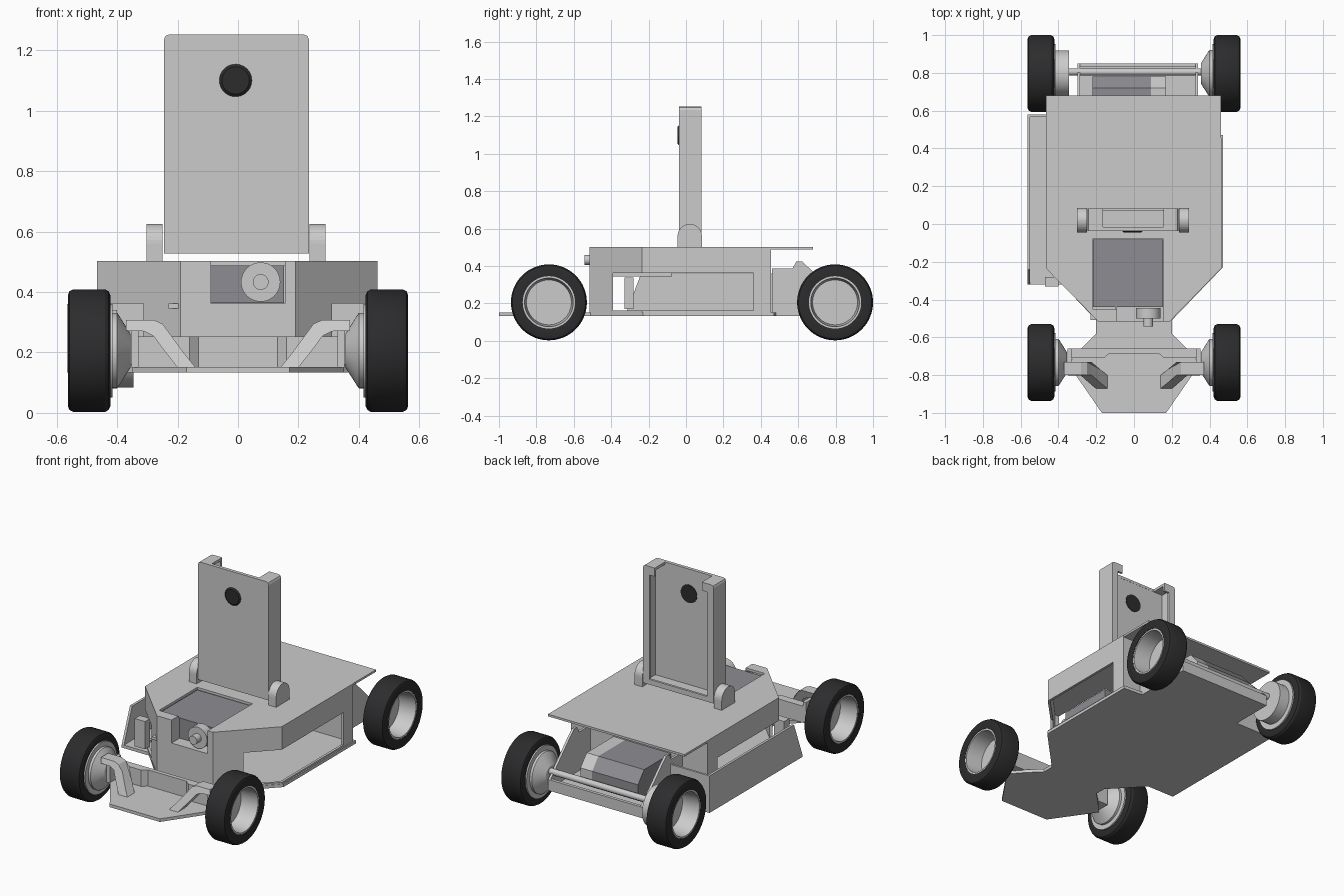
import bpy, bmesh, math

if "Cube" in bpy.data.objects:
    bpy.data.objects.remove(bpy.data.objects["Cube"])

def material(name, col):
    m = bpy.data.materials.new(name)
    m.diffuse_color = (*col, 1)
    m.use_nodes = True
    m.node_tree.nodes["Principled BSDF"].inputs["Base Color"].default_value = m.diffuse_color
    return m

RUBBER = material("rubber_black", (0.025, 0.025, 0.027))
DARK = material("dark_grey", (0.27, 0.27, 0.29))

def finish(name, bm, mat=None, smooth=False):
    bmesh.ops.recalc_face_normals(bm, faces=bm.faces)
    me = bpy.data.meshes.new(name)
    bm.to_mesh(me)
    bm.free()
    ob = bpy.data.objects.new(name, me)
    bpy.context.collection.objects.link(ob)
    if mat:
        me.materials.append(mat)
    if smooth:
        bpy.ops.object.select_all(action='DESELECT')
        ob.select_set(True)
        bpy.context.view_layer.objects.active = ob
        bpy.ops.object.shade_smooth_by_angle(angle=math.radians(30))
    return ob

def prism(name, pts, axis, lo, hi, mat=None):
    """Extrude a 2D profile along an axis."""
    place = {'x': lambda a, b, c: (c, a, b), 'y': lambda a, b, c: (a, c, b),
             'z': lambda a, b, c: (a, b, c)}[axis]
    bm = bmesh.new()
    r0 = [bm.verts.new(place(a, b, lo)) for a, b in pts]
    r1 = [bm.verts.new(place(a, b, hi)) for a, b in pts]
    bm.faces.new(r0)
    bm.faces.new(r1)
    n = len(pts)
    for i in range(n):
        j = (i + 1) % n
        bm.faces.new((r0[i], r0[j], r1[j], r1[i]))
    return finish(name, bm, mat)

def box(name, x0, x1, y0, y1, z0, z1, mat=None):
    return prism(name, [(x0, y0), (x1, y0), (x1, y1), (x0, y1)], 'z', z0, z1, mat)

def lathe(name, prof, axis, centre, sign=1, mat=None, n=48):
    """Revolve a closed (distance, radius) profile about x or y."""
    bm = bmesh.new()
    rings = []
    for d, r in prof:
        ring = []
        for k in range(n if r > 0 else 1):
            a = 2 * math.pi * k / n
            u, v = r * math.cos(a), r * math.sin(a)
            p = (sign * d, u, v) if axis == 'x' else (u, sign * d, v)
            ring.append(bm.verts.new([p[i] + centre[i] for i in range(3)]))
        rings.append(ring)
    for i, a in enumerate(rings):
        b = rings[(i + 1) % len(rings)]
        if len(a) == 1 and len(b) == 1:
            continue
        for k in range(n):
            vs = [a[k % len(a)], a[(k + 1) % len(a)], b[(k + 1) % len(b)], b[k % len(b)]]
            bm.faces.new(list(dict.fromkeys(vs)))
    return finish(name, bm, mat, True)

def cut(ob, *cutters):
    for c in cutters:
        m = ob.modifiers.new("cut", 'BOOLEAN')
        m.operation = 'DIFFERENCE'
        m.solver = 'EXACT'
        m.object = c
        bpy.context.view_layer.objects.active = ob
        bpy.ops.object.modifier_apply(modifier=m.name)
        bpy.data.objects.remove(c)

# Floor plate, wider on the left under the side pod
prism("floor_plate", [(-.17, -1), (.17, -1), (.35, -.74), (.28, -.66), (.2, -.58), (.2, -.51),
      (.47, -.23), (.47, .47), (.34, .48), (.34, .68), (-.3, .68), (-.3, .58), (-.565, .58),
      (-.565, -.32), (-.38, -.32), (-.2, -.51), (-.2, -.58), (-.28, -.66), (-.35, -.74)],
      'z', .133, .152)

# Hollow body shell with side openings and a sensor pocket
body = prism("body_shell", [(-.19, -.515), (.19, -.515), (.462, -.235), (.462, .455),
             (-.466, .455), (-.466, -.235)], 'z', .152, .503)
cut(body,
    prism("c1", [(-.184, -.5), (.184, -.5), (.447, -.229), (.447, .44), (-.451, .44),
                 (-.451, -.229)], 'z', .1, .488),
    box("c2", -.8, .8, -.39, .36, .162, .362),
    box("c3", -.22, .155, -.45, -.08, .38, .6),
    box("c4", -.09, .155, -.6, -.43, .362, .6))
box("rear_roof_overhang", -.466, .46, .45, .68, .49, .503)
box("sensor_tray", -.23, .165, -.508, -.075, .345, .362)
box("sensor_pocket_wall", -.1, -.09, -.5, -.44, .36, .49)
box("sensor_block", -.218, .153, -.44, -.082, .364, .488, DARK)

# Forward-facing camera
lathe("camera_body", [(0, 0), (0, .065), (.055, .065), (.055, 0)], 'y', (.075, -.445, .433), -1)
lathe("camera_lens", [(0, 0), (0, .026), (.045, .026), (.045, 0)], 'y', (.075, -.498, .433), -1)

# Left side pod walls
box("pod_outer_wall", -.565, -.55, -.24, .58, .15, .36)
box("pod_rear_wall", -.565, -.3, .567, .58, .15, .36)
prism("pod_front_gusset", [(-.32, .15), (-.24, .15), (-.24, .36)], 'x', -.565, -.55)
box("pod_inner_post", -.47, -.4, -.33, -.28, .17, .34)

# Upright screen tray on the roof
tray = prism("screen_tray", [(-.245, .528), (.235, .528), (.235, 1.235), (.23, 1.247), (.218, 1.252),
             (-.228, 1.252), (-.24, 1.247), (-.245, 1.235)], 'y', -.038, .082)
cut(tray,
    box("c5", -.23, .22, -.018, .068, .543, 1.236),
    box("c6", -.2, .19, .03, .2, .56, 1.2),
    box("c7", -.165, .155, -.017, .2, 1.15, 1.4))
lathe("screen_button", [(0, 0), (0, .055), (.022, .055), (.03, .045), (.03, 0)], 'y',
      (-.008, -.015, 1.1), -1, RUBBER)
arch = [(-.045, .5), (.085, .5)] + [(.02 + .065 * math.cos(math.pi * k / 16),
        .56 + .065 * math.sin(math.pi * k / 16)) for k in range(17)]
for s, x in ((1, .237), (-1, -.302)):
    prism("hinge_bracket", arch, 'x', x, x + .053)

# Wheels with recessed rims and tapered hubs
TYRE = [(.425, .14), (.422, .183), (.428, .196), (.44, .203), (.545, .203), (.558, .196),
        (.563, .183), (.56, .14)]
RIM = [(.415, 0), (.415, .155), (.424, .155), (.424, .142), (.558, .142), (.558, .13),
       (.45, .12), (.45, 0)]
HUB = [(.355, 0), (.355, .055), (.395, .118), (.4, .125), (.416, .125), (.416, 0)]
GEAR = [(.345, 0), (.345, .122), (.416, .122), (.416, 0)]
for end, y in (("front", -.733), ("rear", .797)):
    for side, s in (("right", 1), ("left", -1)):
        tag = end + "_" + side
        c = (0, y, .206)
        lathe(tag + "_tyre", TYRE, 'x', c, s, RUBBER, 64)
        lathe(tag + "_rim", RIM, 'x', c, s, None, 64)
        if tag == "rear_left":
            lathe(tag + "_drive_drum", GEAR, 'x', c, s)
        else:
            lathe(tag + "_hub", HUB, 'x', c, s)

# Front crossbeam and curved support arms
prism("front_crossbeam", [(-.35, -.71), (-.16, -.71), (-.13, -.685), (.13, -.685), (.16, -.71),
      (.35, -.71), (.35, -.66), (-.35, -.66)], 'z', .15, .252)
for s in (1, -1):
    x0, x1 = sorted((s * .33, s * .352))
    box("front_upright", x0, x1, -.77, -.66, .15, .28)
    arm = [(.14, .15), (.2, .15), (.255, .22), (.28, .255), (.31, .27), (.37, .272),
           (.37, .308), (.28, .308), (.25, .295), (.225, .26), (.18, .2)]
    ob = prism("front_arm", [(s * a, b) for a, b in arm], 'y', -.8, -.73)
    for v in ob.data.vertices:
        v.co.y -= max(0, .26 - v.co.z) * .65

# Rear drive bay: side brackets, motor and axle rod
bracket = [(.46, .15), (.85, .15), (.85, .2), (.66, .388), (.62, .425), (.59, .425),
           (.57, .388), (.46, .388)]
for x in (-.3, .325):
    prism("rear_bracket", bracket, 'x', x, x + .015)
box("rear_cross_strip", -.3, .34, .83, .85, .15, .2)
box("rear_floor", -.3, .34, .67, .85, .133, .152)
motor = [(.46, .17), (.74, .17), (.78, .21), (.78, .29), (.72, .36), (.46, .36)]
prism("motor_can", motor, 'x', -.22, .09, DARK)
prism("motor_end_cap", motor, 'x', .09, .17)
lathe("rear_axle_rod", [(-.35, 0), (-.35, .019), (.36, .019), (.36, 0)], 'x', (0, .805, .23), 1, None, 20)
